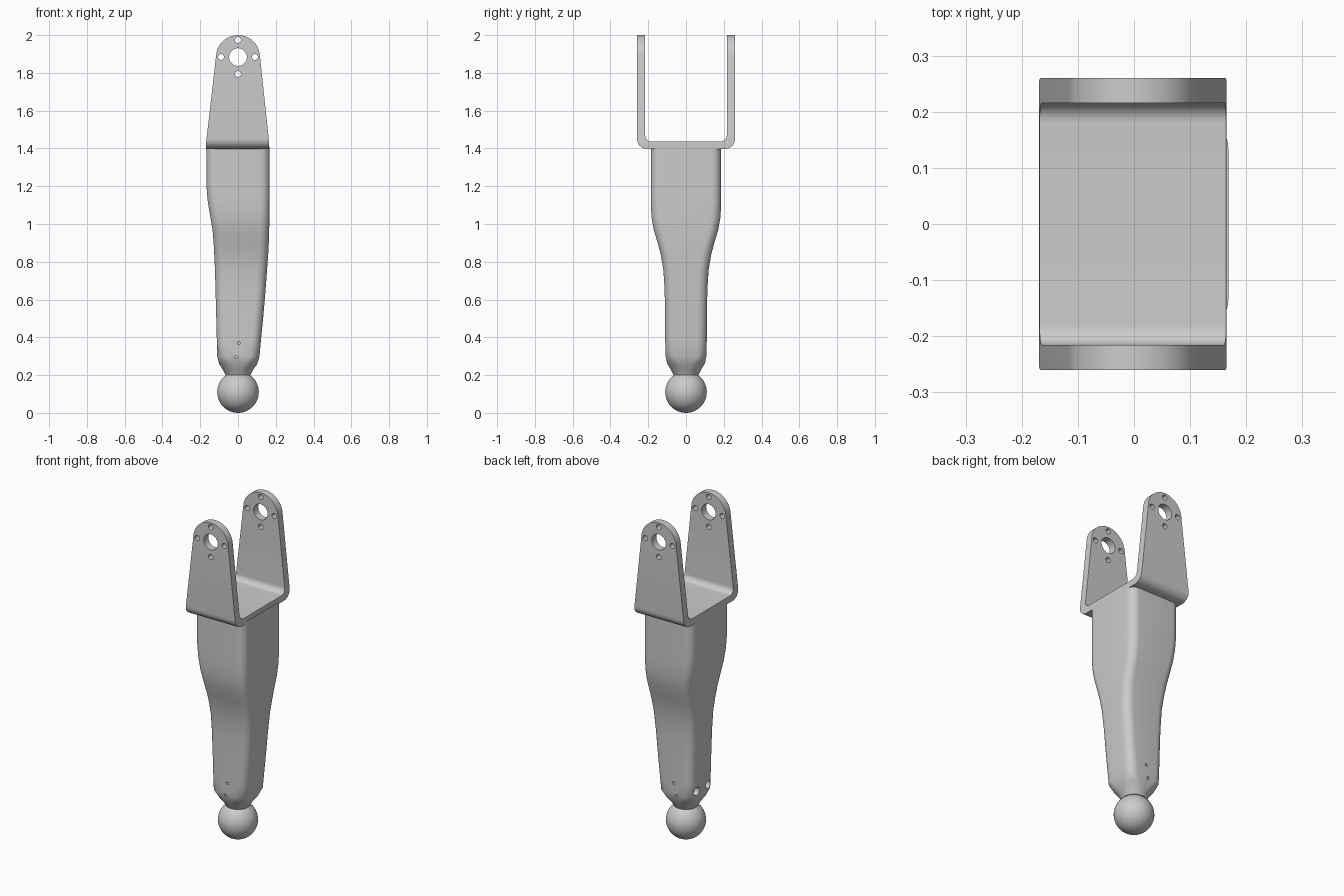
import bpy, bmesh
from math import sin, cos, pi, radians
from mathutils import Matrix, Vector

if "Cube" in bpy.data.objects:
    bpy.data.objects.remove(bpy.data.objects["Cube"])

GREY = (0.6, 0.6, 0.6, 1)
metal = bpy.data.materials.new("grey metal")
metal.use_nodes = True
metal.diffuse_color = GREY
metal.node_tree.nodes["Principled BSDF"].inputs["Base Color"].default_value = GREY


def finish(name, bm):
    """Turn a bmesh into a linked object."""
    bmesh.ops.recalc_face_normals(bm, faces=bm.faces)
    mesh = bpy.data.meshes.new(name)
    bm.to_mesh(mesh)
    bm.free()
    mesh.materials.append(metal)
    obj = bpy.data.objects.new(name, mesh)
    bpy.context.collection.objects.link(obj)
    return obj


def activate(obj):
    bpy.ops.object.select_all(action='DESELECT')
    obj.select_set(True)
    bpy.context.view_layer.objects.active = obj


def smooth(obj, angle):
    activate(obj)
    bpy.ops.object.shade_smooth_by_angle(angle=radians(angle))


def combine(obj, tool, operation):
    """Apply a boolean and drop the tool."""
    mod = obj.modifiers.new("cut", 'BOOLEAN')
    mod.operation, mod.object, mod.solver = operation, tool, 'EXACT'
    activate(obj)
    bpy.ops.object.modifier_apply(modifier=mod.name)
    bpy.data.objects.remove(tool)


def prism(name, outline, start, travel):
    """Extrude an outline; start maps each point into space."""
    bm = bmesh.new()
    face = bm.faces.new([bm.verts.new(start(a, b)) for a, b in outline])
    grown = bmesh.ops.extrude_face_region(bm, geom=[face])["geom"]
    moved = [v for v in grown if isinstance(v, bmesh.types.BMVert)]
    bmesh.ops.translate(bm, verts=moved, vec=travel)
    return finish(name, bm)


def add_rod(bm, centre, axis, radius, length, sides):
    turn = Vector(axis).to_track_quat('Z', 'Y').to_matrix().to_4x4()
    bmesh.ops.create_cone(bm, cap_ends=True, segments=sides, radius1=radius,
                          radius2=radius, depth=length,
                          matrix=Matrix.Translation(centre) @ turn)


def arc(cx, cz, radius, first, last, steps):
    angles = [radians(first + (last - first) * i / steps) for i in range(steps + 1)]
    return [(cx + radius * cos(a), cz + radius * sin(a)) for a in angles]


# Fork: a bent U strip trimmed to the tapered, round-topped ear outline
OUT, IN, BASE, FLOOR, TOP = 0.26, 0.216, 1.397, 1.436, 2.0
R_OUT, R_IN = 0.055, 0.035
half = ([(OUT, TOP + 0.1)]
        + arc(OUT - R_OUT, BASE + R_OUT, R_OUT, 0, -90, 10))
inner = (arc(IN - R_IN, FLOOR + R_IN, R_IN, -90, 0, 10)
         + [(IN, TOP + 0.1)])


def mirrored(points):
    return [(-y, z) for y, z in reversed(points)]


strip = half + mirrored(half) + mirrored(inner) + inner
# the inner run must travel back from the -y ear to the +y ear
fork = prism("fork", strip, lambda y, z: (-0.3, y, z), (0.6, 0, 0))
EYE = 1.884
ear = ([(-0.169, BASE - 0.05), (0.165, BASE - 0.05), (0.165, 1.43)]
       + arc(0, EYE, 0.116, 6, 174, 32) + [(-0.169, 1.43)])
trim = prism("trim", ear, lambda x, z: (x, -0.5, z), (0, 1, 0))
combine(fork, trim, 'INTERSECT')

# Pivot eye and four bolt holes through both ears
bm = bmesh.new()
add_rod(bm, (0, 0, EYE), (0, 1, 0), 0.047, 1, 32)
for dx, dz in ((1, 0), (-1, 0), (0, 1), (0, -1)):
    add_rod(bm, (dx * 0.09, 0, EYE + dz * 0.09), (0, 1, 0), 0.016, 1, 12)
combine(fork, finish("ear_holes", bm), 'DIFFERENCE')
smooth(fork, 35)

# Arm: rounded-rectangle sections (height, right x, left x, half depth)
SECTIONS = [
    (1.41, -0.167, 0.168, 0.186), (1.20, -0.167, 0.168, 0.186),
    (1.12, -0.160, 0.168, 0.186), (1.04, -0.147, 0.167, 0.183),
    (0.97, -0.135, 0.165, 0.171), (0.90, -0.129, 0.163, 0.150),
    (0.84, -0.126, 0.160, 0.134), (0.76, -0.122, 0.154, 0.120),
    (0.65, -0.119, 0.146, 0.113), (0.50, -0.115, 0.133, 0.111),
    (0.38, -0.112, 0.121, 0.110), (0.30, -0.110, 0.114, 0.108),
    (0.26, -0.100, 0.102, 0.099), (0.225, -0.078, 0.078, 0.078),
    (0.20, -0.066, 0.066, 0.066),
]
CORNER, STEPS = 0.05, 8
bm = bmesh.new()
rings = []
for z, x0, x1, hy in SECTIONS:
    r = min(CORNER, hy - 0.01)
    if z < 0.29:
        r = min(hy - 0.004, 0.075)
    corners = [(x1 - r, hy - r, 0), (x0 + r, hy - r, 90),
               (x0 + r, r - hy, 180), (x1 - r, r - hy, 270)]
    loop = [p for cx, cy, a in corners for p in arc(cx, cy, r, a, a + 90, STEPS)]
    rings.append([bm.verts.new((x, y, z)) for x, y in loop])
for upper, lower in zip(rings, rings[1:]):
    n = len(upper)
    for i in range(n):
        j = (i + 1) % n
        bm.faces.new((upper[i], upper[j], lower[j], lower[i]))
bm.faces.new(rings[0])
bm.faces.new(rings[-1])
arm = finish("arm", bm)

# Blind holes near the foot: two on the side, tiny pins front and back
bm = bmesh.new()
for side in (-1, 1):
    add_rod(bm, (-0.11, side * 0.056, 0.33), (1, 0, 0), 0.025, 0.06, 20)
    for x, z in ((0.005, 0.37), (-0.01, 0.295)):
        add_rod(bm, (x, side * 0.11, z), (0, 1, 0), 0.008, 0.04, 10)
combine(arm, finish("foot_holes", bm), 'DIFFERENCE')
smooth(arm, 40)

# Ball foot
bm = bmesh.new()
bmesh.ops.create_uvsphere(bm, u_segments=48, v_segments=24, radius=0.11,
                          matrix=Matrix.Translation((0, 0, 0.11)))
smooth(finish("ball_foot", bm), 60)
